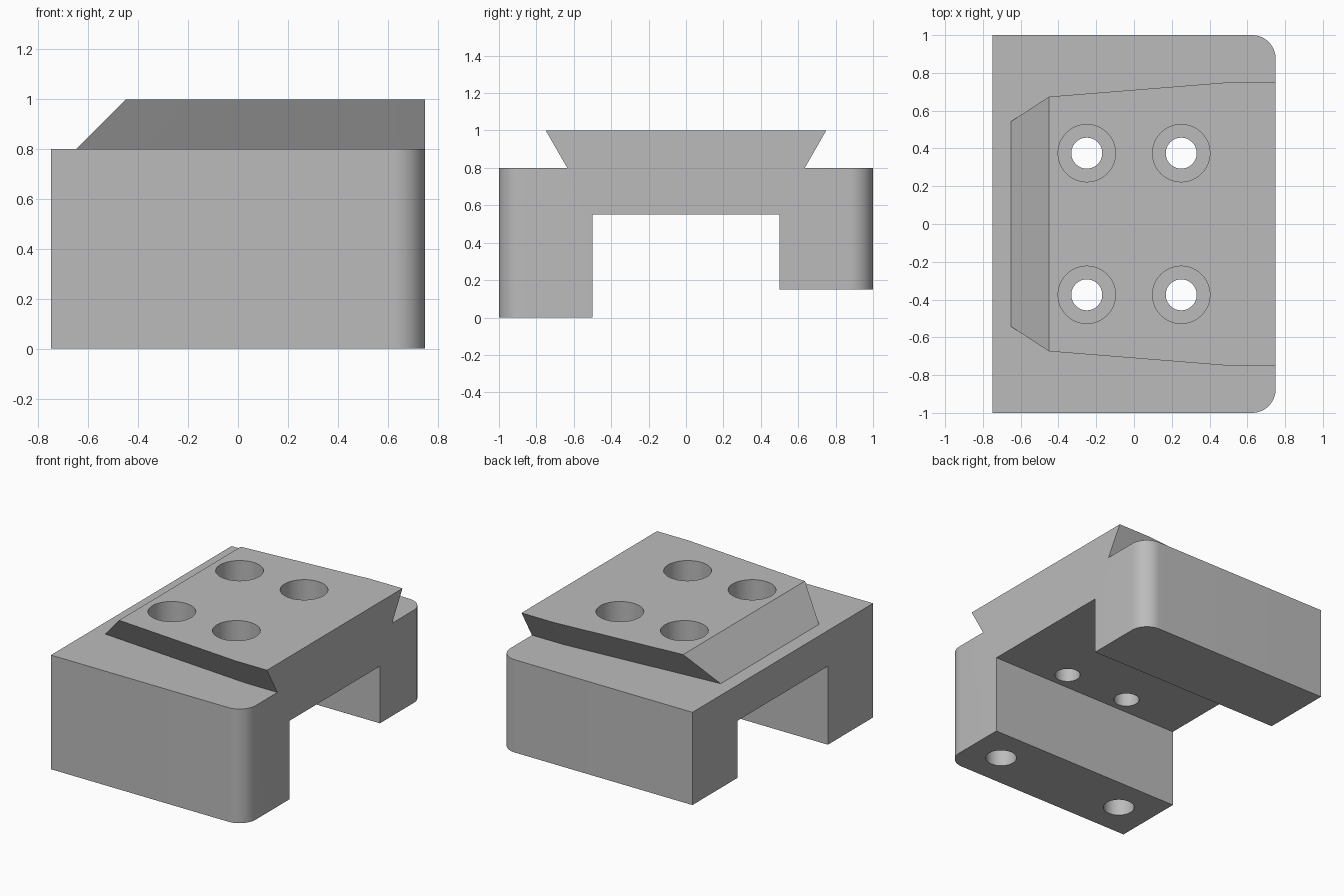
import bpy, bmesh
from math import radians
from mathutils import Matrix

cube = bpy.data.objects.get("Cube")
if cube:
    bpy.data.objects.remove(cube, do_unlink=True)

# Plain grey material
grey = bpy.data.materials.new("machined grey")
grey.use_nodes = True
colour = (0.5, 0.5, 0.5, 1)
grey.diffuse_color = colour
grey.node_tree.nodes["Principled BSDF"].inputs["Base Color"].default_value = colour


def make_object(name, bm):
    bmesh.ops.recalc_face_normals(bm, faces=bm.faces)
    mesh = bpy.data.meshes.new(name)
    bm.to_mesh(mesh)
    bm.free()
    mesh.materials.append(grey)
    obj = bpy.data.objects.new(name, mesh)
    bpy.context.collection.objects.link(obj)
    return obj


def apply_boolean(target, helper, operation):
    helper.hide_render = True
    mod = target.modifiers.new(helper.name, "BOOLEAN")
    mod.operation, mod.object, mod.solver = operation, helper, "EXACT"
    bpy.context.view_layer.objects.active = target
    bpy.ops.object.modifier_apply(modifier=mod.name)
    bpy.data.objects.remove(helper, do_unlink=True)


def drill(target, x, y, radius, bottom, top):
    bm = bmesh.new()
    bmesh.ops.create_cone(bm, cap_ends=True, segments=48, radius1=radius, radius2=radius,
                          depth=top - bottom,
                          matrix=Matrix.Translation((x, y, (top + bottom) / 2)))
    apply_boolean(target, make_object("drill", bm), "DIFFERENCE")


# Bridge body: stepped profile along x, outer corners rounded at the +x end
bm = bmesh.new()
profile = [(-1, 0), (-0.5, 0), (-0.5, 0.55), (0.5, 0.55),
           (0.5, 0.15), (1, 0.15), (1, 0.8), (-1, 0.8)]
face = bm.faces.new([bm.verts.new((-0.75, y, z)) for y, z in profile])
ext = bmesh.ops.extrude_face_region(bm, geom=[face])["geom"]
bmesh.ops.translate(bm, vec=(1.5, 0, 0), verts=[v for v in ext if isinstance(v, bmesh.types.BMVert)])
corners = [e for e in bm.edges
           if all(v.co.x > 0.7 and abs(v.co.y) > 0.99 for v in e.verts)
           and abs(e.verts[0].co.z - e.verts[1].co.z) > 0.1]
bmesh.ops.bevel(bm, geom=corners, offset=0.125, segments=12, profile=0.5, affect="EDGES")
block = make_object("dovetail_block", bm)

# Tapered dovetail with a sloped lead-in end
bm = bmesh.new()
for side in (-1, 1):
    for x, y, z in [(-0.45, 0.674, 1), (0.5, 0.75, 1), (0.75, 0.75, 1),
                    (-0.65, 0.544, 0.8), (0.5, 0.635, 0.8), (0.75, 0.635, 0.8)]:
        bm.verts.new((x, side * y, z))
bmesh.ops.convex_hull(bm, input=bm.verts)
bmesh.ops.dissolve_limit(bm, angle_limit=radians(0.5), verts=bm.verts, edges=bm.edges)
apply_boolean(block, make_object("dovetail", bm), "UNION")

# Counterbored screw holes through the bridge
for x in (-0.25, 0.25):
    for y in (-0.375, 0.375):
        drill(block, x, y, 0.082, 0.4, 1.1)
        drill(block, x, y, 0.152, 0.75, 1.1)

# Blind holes in the underside of the long leg
for x in (-0.5, 0.5):
    drill(block, x, -0.75, 0.1, -0.1, 0.5)

bpy.ops.object.select_all(action="DESELECT")
block.select_set(True)
bpy.context.view_layer.objects.active = block
bpy.ops.object.shade_smooth_by_angle(angle=radians(30))
